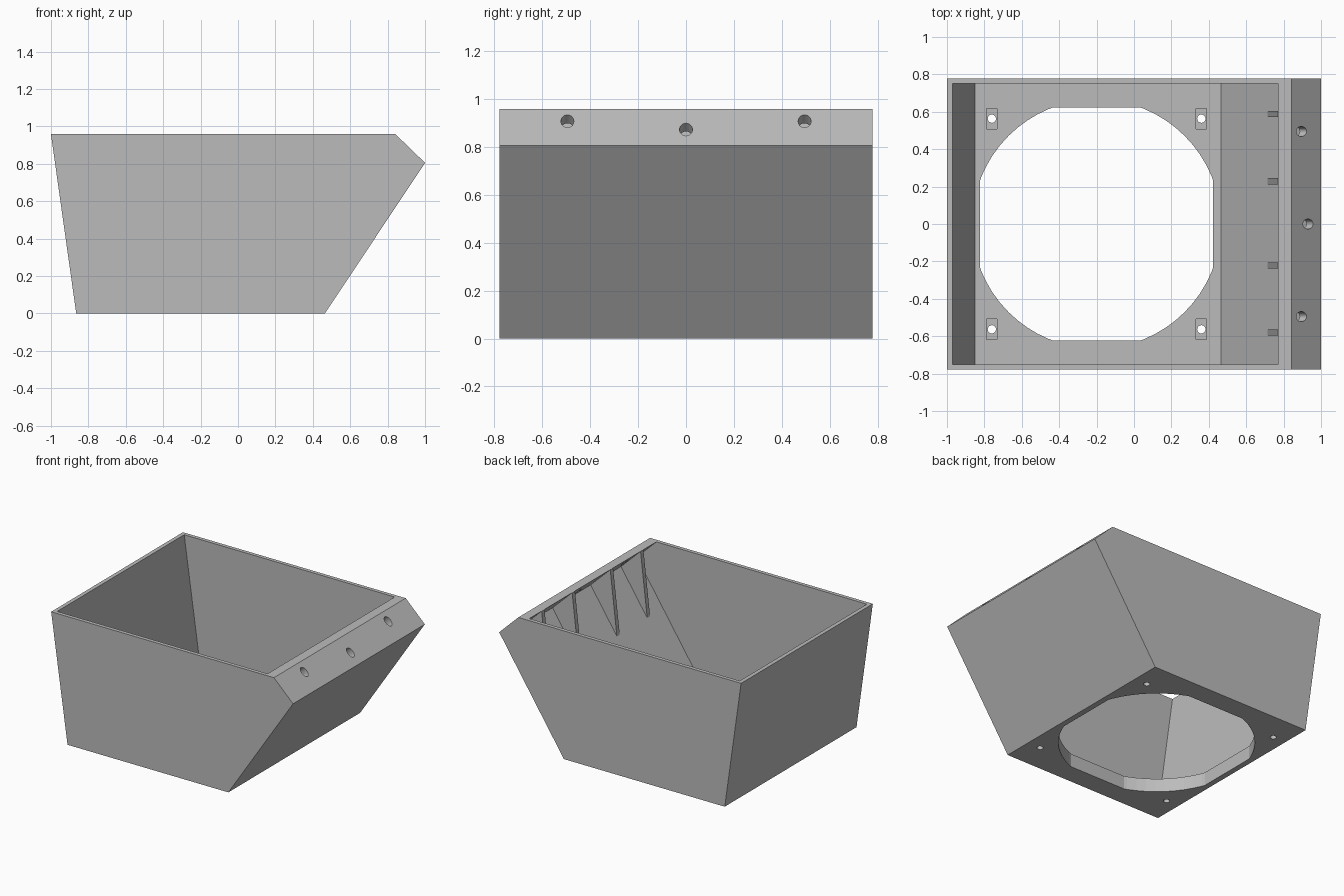
import bpy, bmesh, math
from mathutils import Matrix

if "Cube" in bpy.data.objects:
    bpy.data.objects.remove(bpy.data.objects["Cube"])

grey = bpy.data.materials.new("light grey")
grey.diffuse_color = (0.5, 0.5, 0.5, 1)
grey.use_nodes = True
grey.node_tree.nodes["Principled BSDF"].inputs["Base Color"].default_value = grey.diffuse_color


def make_object(name, bm):
    bmesh.ops.recalc_face_normals(bm, faces=bm.faces[:])
    mesh = bpy.data.meshes.new(name)
    bm.to_mesh(mesh)
    bm.free()
    mesh.materials.append(grey)
    obj = bpy.data.objects.new(name, mesh)
    bpy.context.collection.objects.link(obj)
    return obj


def prism(name, profile, y0, y1):
    """Extrude an x-z profile along y."""
    bm = bmesh.new()
    face = bm.faces.new([bm.verts.new((x, y0, z)) for x, z in profile])
    ext = bmesh.ops.extrude_face_region(bm, geom=[face])["geom"]
    bmesh.ops.translate(bm, vec=(0, y1 - y0, 0),
                        verts=[v for v in ext if isinstance(v, bmesh.types.BMVert)])
    return make_object(name, bm)


def cylinder(name, loc, radius, depth, tilt=0, stretch=1, sides=24):
    bm = bmesh.new()
    m = (Matrix.Translation(loc) @ Matrix.Rotation(tilt, 4, 'Y')
         @ Matrix.Diagonal((stretch, 1, 1, 1)))
    bmesh.ops.create_cone(bm, cap_ends=True, segments=sides, radius1=radius,
                          radius2=radius, depth=depth, matrix=m)
    return make_object(name, bm)


def box(name, loc, size):
    bm = bmesh.new()
    bmesh.ops.create_cube(bm, size=1, matrix=Matrix.Translation(loc) @ Matrix.Diagonal((*size, 1)))
    return make_object(name, bm)


def boolean(target, tool, operation='DIFFERENCE'):
    """Apply a boolean, then remove the helper."""
    mod = target.modifiers.new("cut", 'BOOLEAN')
    mod.operation, mod.solver, mod.object = operation, 'EXACT', tool
    bpy.context.view_layer.objects.active = target
    bpy.ops.object.modifier_apply(modifier=mod.name)
    bpy.data.objects.remove(tool)


# Outer shell with sloped ends and a chamfered panel
FLOOR = 0.1
bin_body = prism("bin_body", [(-1, 0.958), (0.842, 0.958), (1, 0.805),
                              (0.465, 0), (-0.865, 0)], -0.778, 0.778)

# Hollow, undercut behind the chamfered panel
boolean(bin_body, prism("cavity", [(-0.97, 0.958), (-0.97, 1.1), (0.77, 1.1), (0.77, 0.958),
                                   (0.932, 0.802), (0.465, FLOOR), (-0.85, FLOOR)], -0.75, 0.75))

# Large floor opening: a circle trimmed by a square
opening = cylinder("opening", (-0.2, 0, 0.05), 0.666, 0.3, sides=64)
boolean(opening, box("trim", (-0.2, 0, 0.05), (1.246, 1.246, 1)), 'INTERSECT')
boolean(bin_body, opening)

# Screw holes with rectangular nut pockets in the floor corners
for x in (-0.76, 0.36):
    for y in (-0.563, 0.563):
        boolean(bin_body, cylinder("screw_hole", (x, y, 0.05), 0.022, 0.3))
        boolean(bin_body, box("nut_pocket", (x, y, FLOOR), (0.056, 0.11, 0.08)))

# Slanted holes through the chamfered panel
for x, y, z in ((0.895, -0.495, 0.907), (0.93, 0, 0.872), (0.895, 0.495, 0.907)):
    boolean(bin_body, cylinder("panel_hole", (x, y, z), 0.027, 0.18, math.radians(45.9), 1.4))

# Triangular ribs joining the panel and the sloped wall
for i, y in enumerate((-0.58, -0.222, 0.228, 0.588)):
    prism(f"rib_{i + 1}", [(0.715, 0.476), (0.77, 0.956), (0.78, 0.956),
                           (0.94, 0.802), (0.725, 0.476)], y - 0.017, y + 0.017)
